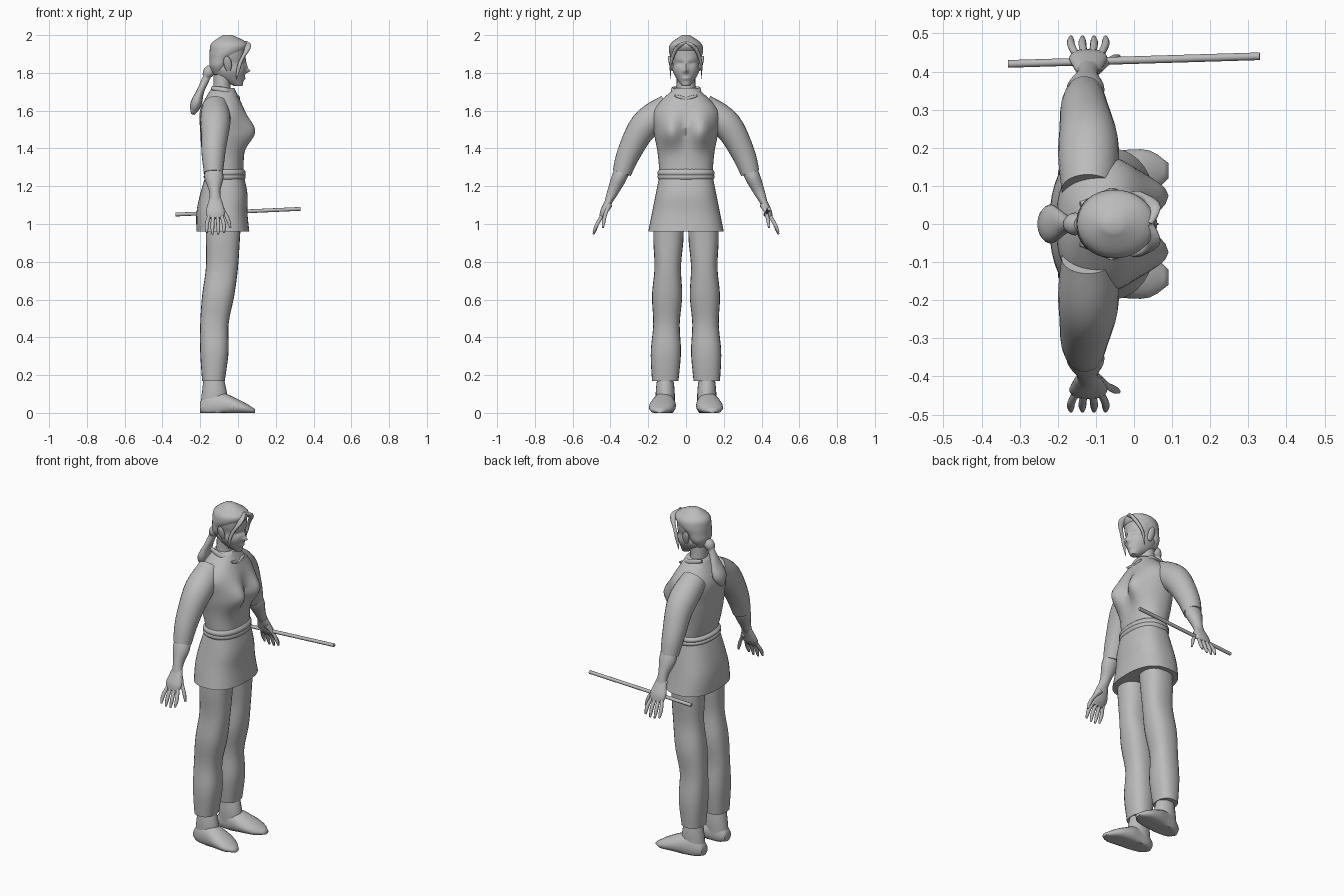
import bpy, bmesh
from math import cos, sin, pi, exp, radians
from mathutils import Vector

if "Cube" in bpy.data.objects:
    bpy.data.objects.remove(bpy.data.objects["Cube"])

GREY = (0.5, 0.5, 0.5, 1)
grey = bpy.data.materials.new("plain grey")
grey.use_nodes = True
grey.diffuse_color = GREY
grey.node_tree.nodes["Principled BSDF"].inputs["Base Color"].default_value = GREY
X, Y, Z = Vector((1, 0, 0)), Vector((0, 1, 0)), Vector((0, 0, 1))


def resample(keys, count):
    """Spread count smooth in-between vectors evenly over the keys."""
    keys = [Vector(key) for key in keys]
    last = len(keys) - 1
    result = []
    for index in range(count):
        place = index / (count - 1) * last
        i = min(int(place), max(last - 1, 0))
        t = place - i
        before, a = keys[max(i - 1, 0)], keys[i]
        b, after = keys[min(i + 1, last)], keys[min(i + 2, last)]
        start, end = (b - before) / 2, (after - a) / 2
        gap = b - a
        result.append(a + start * t + (3 * gap - 2 * start - end) * t ** 2
                      + (start + end - 2 * gap) * t ** 3)
    return result


def resample_sizes(sizes, count):
    return [vector.x for vector in resample([(size, 0) for size in sizes], count)]


def rounded(value, power):
    """Component of a superellipse."""
    return (1 if value > 0 else -1) * abs(value) ** (2 / power)


def loft(name, path, wide, thick=None, ref=X, axis=None, sides=20, rings=16,
         power=2, mirror=False, shape=None):
    """Skin rings along a path; wide is the radius towards ref, thick across it."""
    path = resample(path, rings)
    wides = resample_sizes(wide, rings)
    thicks = resample_sizes(thick or wide, rings)
    bm = bmesh.new()
    loops = []
    for i, centre in enumerate(path):
        along = axis or (path[min(i + 1, rings - 1)] - path[max(i - 1, 0)]).normalized()
        u = (ref - along * ref.dot(along)).normalized()
        v = along.cross(u)
        loop = []
        for side in range(sides):
            turn = 2 * pi * side / sides
            co = (centre + u * rounded(cos(turn), power) * wides[i]
                  + v * rounded(sin(turn), power) * thicks[i])
            loop.append(bm.verts.new(shape(co, cos(turn)) if shape else co))
        loops.append(loop)
    for lower, upper in zip(loops, loops[1:]):
        for side in range(sides):
            following = (side + 1) % sides
            bm.faces.new((lower[side], lower[following], upper[following], upper[side]))
    bm.faces.new(loops[0][::-1])
    bm.faces.new(loops[-1])
    bmesh.ops.recalc_face_normals(bm, faces=bm.faces)
    mesh = bpy.data.meshes.new(name)
    bm.to_mesh(mesh)
    bm.free()
    mesh.materials.append(grey)
    part = bpy.data.objects.new(name, mesh)
    bpy.context.collection.objects.link(part)
    bpy.ops.object.select_all(action='DESELECT')
    part.select_set(True)
    bpy.context.view_layer.objects.active = part
    bpy.ops.object.shade_smooth_by_angle(angle=radians(60))
    if mirror:
        modifier = part.modifiers.new("Mirror", 'MIRROR')
        modifier.use_axis = (False, True, False)
        modifier.use_mirror_merge = False


def stack(name, low, high, backs, fronts, halves, y_low=0, y_high=0, **options):
    """Level rings, evenly spaced in height, from back, front and half width."""
    top = len(backs) - 1
    path = [((front - back) / 2, y_low + (y_high - y_low) * i / top,
             low + (high - low) * i / top)
            for i, (back, front) in enumerate(zip(backs, fronts))]
    depths = [(front + back) / 2 for back, front in zip(backs, fronts)]
    loft(name, path, depths, halves, axis=Z, **options)


def bumps(*items):
    """Push the front surface out by soft bumps (y, z, width, height, depth)."""
    def shape(co, facing):
        push = sum(depth * exp(-((abs(co.y) - y) / width) ** 2 - ((co.z - z) / height) ** 2)
                   for y, z, width, height, depth in items)
        return co + X * push * max(0, min(1, facing * 2))
    return shape


def flat_sole(co, facing):
    return Vector((co.x, co.y, max(co.z, 0)))


# Jacket with bust
stack("jacket", 1.26, 1.72, backs=(.16, .19, .2, .2, .14), fronts=(.03, .03, .03, .03, -.02),
      halves=(.14, .15, .17, .17, .06), sides=48, rings=24, power=2.3,
      shape=bumps((.08, 1.49, .06, .08, .07)))

# Belt bands and tunic skirt
for bottom in (1.23, 1.25):
    stack("belt_band", bottom, bottom + .04, backs=(.16, .18, .18, .16),
          fronts=(.03, .04, .04, .03), halves=(.14, .15, .15, .14),
          sides=40, rings=8, power=2.3)
stack("skirt", .96, 1.26, backs=(.22, .22, .2, .17), fronts=(.06, .05, .05, .03),
      halves=(.2, .18, .16, .14), sides=40, power=2.5)

# Trouser legs
stack("trouser_leg", .17, 1.07, backs=(.19, .2, .2, .19, .17, .17, .17),
      fronts=(-.07, -.05, -.05, -.02, 0, .01, .02),
      halves=(.07, .08, .07, .08, .07, .08, .08), y_low=.11, y_high=.09,
      sides=24, rings=28, power=2.4, mirror=True)

# Shoes, flattened at the sole
stack("shoe_ankle", .03, .2, backs=(.2, .19, .18), fronts=(-.05, -.06, -.08),
      halves=(.05, .05, .04), y_low=.11, y_high=.11, mirror=True)
loft("shoe", [(-.2, .11, .03), (-.06, .12, .04), (.09, .14, .01)],
     wide=(.03, .05, .06, .07, .06, .02), thick=(.03, .08, .07, .05, .03, .01),
     ref=Y, axis=X, mirror=True, shape=flat_sole)

# Sleeves and forearms
loft("sleeve", [(-.12, .09, 1.62), (-.12, .22, 1.52), (-.13, .3, 1.38), (-.13, .34, 1.27)],
     wide=(.07, .08, .07, .06, .05), sides=24, mirror=True)
loft("forearm", [(-.13, .33, 1.3), (-.12, .41, 1.12)],
     wide=(.04, .05, .03, .03), thick=(.04, .04, .03, .02), mirror=True)

# Hands: palm, four fingers and a thumb pointing forward
loft("palm", [(-.12, .4, 1.14), (-.12, .45, 1.03)],
     wide=(.03, .04, .05, .04), thick=(.02, .02, .02, .01), mirror=True)
for finger in range(4):
    spread = finger - 1.5
    root, tip = -.12 + spread * .02, -.12 + spread * .03
    reach = .94 + abs(spread) * .01
    loft("finger", [(root, .44, 1.05), (tip, .47, 1), (tip, .49, reach)],
         wide=(.01, .01, .01, .005), sides=10, rings=8, mirror=True)
loft("thumb", [(-.1, .41, 1.1), (-.06, .43, 1.04), (-.04, .44, .98)],
     wide=(.02, .01, .01, .005), sides=10, rings=8, mirror=True)

# Staff across the left hand
loft("staff", [(-.33, .42, 1.05), (.33, .44, 1.08)], wide=(.01, .01), ref=Y, sides=12, rings=2)

# Neck and collar
stack("neck", 1.66, 1.8, backs=(.13, .13, .13), fronts=(-.02, -.04, -.02),
      halves=(.06, .05, .05))
loft("collar", [(-.14, .05, 1.72), (-.06, .07, 1.7), (0, .01, 1.66)],
     wide=(.01, .02, .01), thick=(.01, .01, .01), ref=Z, sides=10, mirror=True)
loft("collar_tie", [(0, 0, 1.66), (0, .06, 1.68)], wide=(.01, .01, .005),
     ref=Z, sides=8, rings=8, mirror=True)

# Head: nose, bridge, lips, eye sockets and chin
stack("head", 1.73, 1.97, backs=(.02, .1, .13, .14, .14, .14, .1),
      fronts=(.02, .03, .04, .04, .04, .04, .02),
      halves=(.02, .05, .07, .07, .08, .08, .05), sides=48, rings=36, power=2.2,
      shape=bumps((0, 1.81, .01, .01, .02), (0, 1.83, .01, .03, .01),
                  (0, 1.77, .02, .01, .01), (.03, 1.85, .02, .01, -.01),
                  (0, 1.74, .02, .01, .005)))
loft("ear", [(-.05, .07, 1.81), (-.06, .09, 1.89)], wide=(.01, .02, .02, .005),
     thick=(.005, .01, .01, .005), axis=Z, sides=12, mirror=True)

# Hair cap, front strands, tie and ponytail
stack("hair", 1.79, 2, backs=(.13, .15, .15, .15, .14, .08),
      fronts=(-.07, -.05, -.02, .04, .05, -.03),
      halves=(.04, .07, .08, .09, .08, .02), sides=36, rings=24)
loft("front_strand", [(.04, 0, 1.96), (.05, .05, 1.93), (.01, .08, 1.85), (-.01, .08, 1.76)],
     wide=(.01, .02, .01, .01, 0), thick=(.01, .01, .01, .005, 0),
     ref=X + Z / 2, sides=10, mirror=True)
loft("hair_tie", [(-.14, 0, 1.83), (-.17, 0, 1.78)], wide=(.02, .03, .02), sides=12, rings=8)
loft("ponytail", [(-.15, 0, 1.81), (-.2, 0, 1.7), (-.24, 0, 1.58)],
     wide=(.02, .02, .02, .03, .01), thick=(.02, .02, .04, .05, .01), sides=16)
